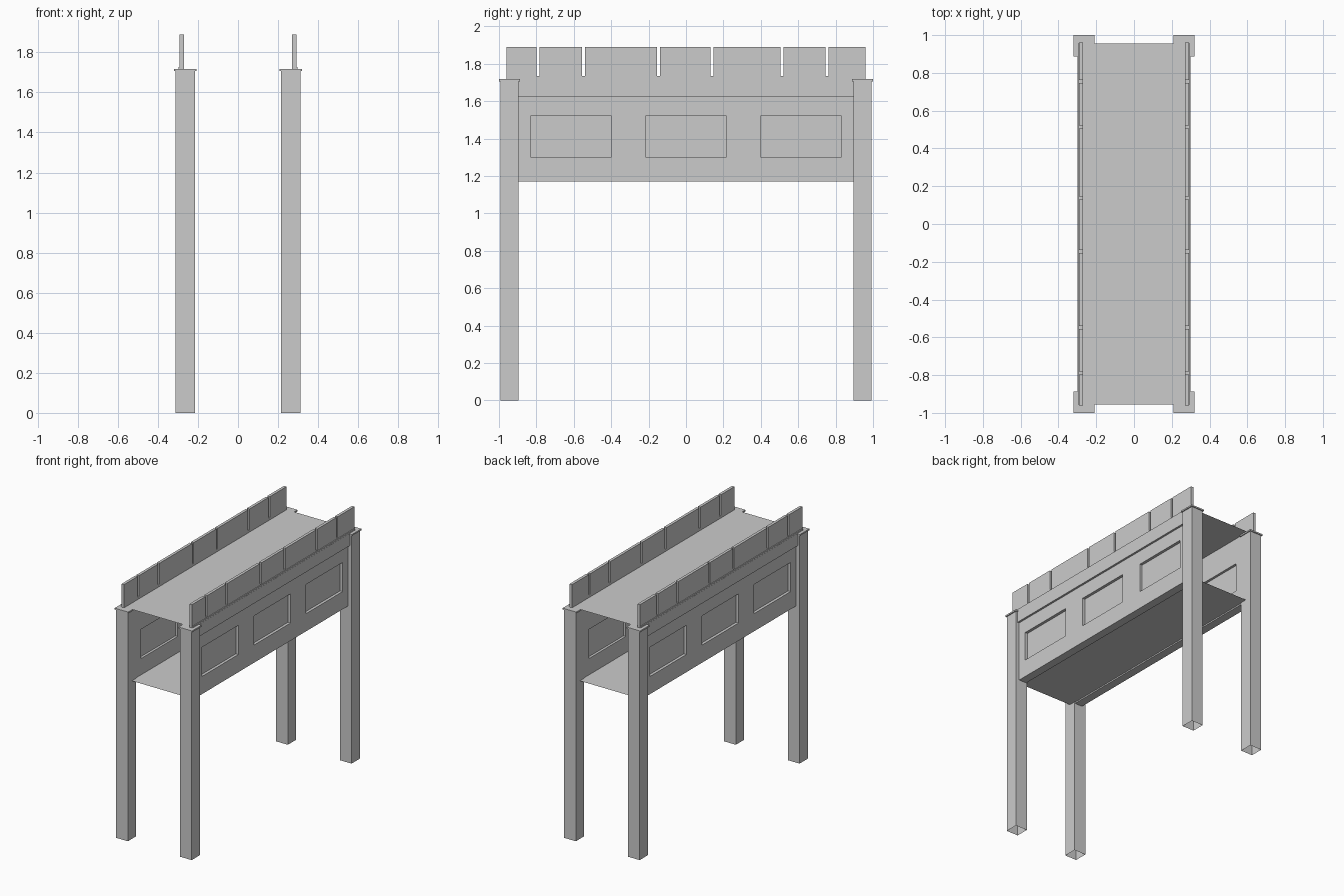
import bpy, bmesh

if "Cube" in bpy.data.objects:
    bpy.data.objects.remove(bpy.data.objects["Cube"])


def finish(name, bm, mirror=""):
    bmesh.ops.recalc_face_normals(bm, faces=bm.faces)
    me = bpy.data.meshes.new(name)
    bm.to_mesh(me)
    bm.free()
    ob = bpy.data.objects.new(name, me)
    bpy.context.collection.objects.link(ob)
    if mirror:
        add_mirror(ob, mirror)
    return ob


def add_mirror(ob, axes):
    m = ob.modifiers.new("mirror", 'MIRROR')
    m.use_axis = ('x' in axes, 'y' in axes, False)


def add_box(bm, x, y, z, open_bottom=False):
    verts = bmesh.ops.create_cube(bm, size=1)["verts"]
    for v in verts:
        for i, (a, b) in enumerate((x, y, z)):
            v.co[i] = b if v.co[i] > 0 else a
    if open_bottom:
        faces = [f for f in verts[0].link_faces[:] + verts[-1].link_faces[:]
                 if all(abs(v.co.z - z[0]) < 1e-6 for v in f.verts)]
        bmesh.ops.delete(bm, geom=list(set(faces)), context='FACES_ONLY')


def box(name, x, y, z, mirror="", open_bottom=False):
    bm = bmesh.new()
    add_box(bm, x, y, z, open_bottom)
    return finish(name, bm, mirror)


def sheet(name, hx, hy, z):
    bm = bmesh.new()
    bm.faces.new([bm.verts.new((sx * hx, sy * hy, z))
                  for sx, sy in ((-1, -1), (1, -1), (1, 1), (-1, 1))])
    return finish(name, bm)


# Four hollow-bottomed posts with flat caps
box("post", (0.215, 0.312), (0.895, 0.993), (0, 1.708), "xy", open_bottom=True)
box("post_cap", (0.208, 0.32), (0.888, 1.0), (1.706, 1.717), "xy")

# Side walls with three recessed panels on each face
wall = box("side_wall", (0.22, 0.283), (-0.9, 0.9), (1.17, 1.63))
bm = bmesh.new()
for yc in (-0.615, 0, 0.615):
    for x in ((0.262, 0.35), (0.15, 0.238)):
        add_box(bm, x, (yc - 0.216, yc + 0.216), (1.302, 1.52))
cutter = finish("panel_cutter", bm)
cutter.hide_render = True
cutter.hide_viewport = True
cut = wall.modifiers.new("recess", 'BOOLEAN')
cut.object = cutter
cut.operation = 'DIFFERENCE'
cut.solver = 'EXACT'
add_mirror(wall, "x")

# Projecting cornice band above the walls
box("cornice", (0.22, 0.298), (-0.9, 0.9), (1.625, 1.717), "x")

# Low curb under the parapet
box("parapet_curb", (0.27, 0.297), (-0.955, 0.955), (1.712, 1.728), "x")

# Slotted parapet: crenellated outline pulled out to thickness
outline = [(-0.96, 1.715), (-0.96, 1.89)]
for y in (-0.79, -0.549, -0.146, 0.138, 0.514, 0.754):
    a, b = y - 0.008, y + 0.008
    outline += [(a, 1.89), (a, 1.735), (b, 1.735), (b, 1.89)]
outline += [(0.96, 1.89), (0.96, 1.715)]
bm = bmesh.new()
face = bm.faces.new([bm.verts.new((0.27, y, z)) for y, z in outline])
ext = bmesh.ops.extrude_face_region(bm, geom=[face], use_keep_orig=True)
bmesh.ops.translate(bm, vec=(0.021, 0, 0),
                    verts=[g for g in ext["geom"] if isinstance(g, bmesh.types.BMVert)])
finish("parapet", bm, "x")

# Thin walkway deck and lower floor
sheet("upper_deck", 0.226, 0.955, 1.72)
sheet("lower_floor", 0.222, 0.945, 1.18)
